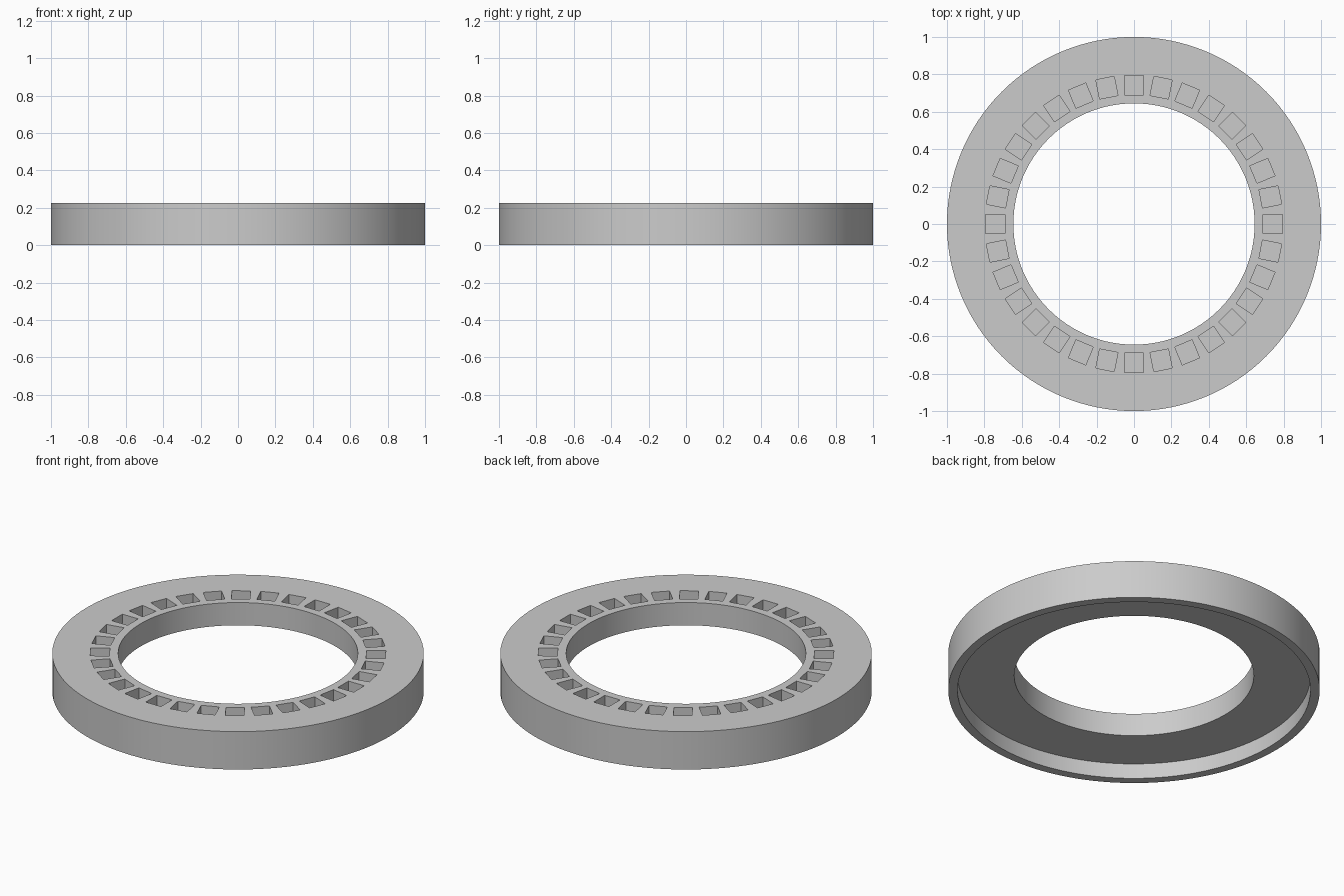
import bpy, bmesh
from math import radians, tau
from mathutils import Matrix, Vector

if "Cube" in bpy.data.objects:
    bpy.data.objects.remove(bpy.data.objects["Cube"], do_unlink=True)

HEIGHT, CEILING = 0.225, 0.09
OUTER, RECESS, HOLE = 1.0, 0.95, 0.645
SEGMENTS = 128
SLOTS, SLOT_RADIUS, SLOT_DEPTH = 32, 0.743, 0.09

grey = bpy.data.materials.new("plain grey")
grey.use_nodes = True
colour = (0.6, 0.6, 0.6, 1)
grey.diffuse_color = colour
grey.node_tree.nodes["Principled BSDF"].inputs["Base Color"].default_value = colour


def add_object(name, bm):
    bmesh.ops.recalc_face_normals(bm, faces=bm.faces)
    mesh = bpy.data.meshes.new(name)
    bm.to_mesh(mesh)
    bm.free()
    mesh.materials.append(grey)
    obj = bpy.data.objects.new(name, mesh)
    bpy.context.collection.objects.link(obj)
    return obj


# Ring: turned profile with a flat top and a hollow underside inside a thin rim
profile = [(HOLE, CEILING), (RECESS, CEILING), (RECESS, 0),
           (OUTER, 0), (OUTER, HEIGHT), (HOLE, HEIGHT)]
bm = bmesh.new()
verts = [bm.verts.new((r, 0, z)) for r, z in profile]
edges = [bm.edges.new((a, b)) for a, b in zip(verts, verts[1:] + verts[:1])]
bmesh.ops.spin(bm, geom=verts + edges, cent=(0, 0, 0), axis=(0, 0, 1),
               angle=tau, steps=SEGMENTS, use_merge=True)
bmesh.ops.remove_doubles(bm, verts=bm.verts, dist=1e-5)
ring = add_object("slotted_ring", bm)

# Square blind pockets around the top, close to the hole
bm = bmesh.new()
for i in range(SLOTS):
    place = (Matrix.Rotation(tau * i / SLOTS, 4, "Z")
             @ Matrix.Translation((SLOT_RADIUS, 0, HEIGHT))
             @ Matrix.Diagonal((0.104, 0.1, 2 * SLOT_DEPTH, 1)))
    bmesh.ops.create_cube(bm, size=1, matrix=place)
cutter = add_object("pocket_cutter", bm)
cutter.hide_render = True

cut = ring.modifiers.new("pockets", "BOOLEAN")
cut.operation = "DIFFERENCE"
cut.solver = "EXACT"
cut.object = cutter

# Apply the cut, drop the cutter, and smooth the round walls
bpy.context.view_layer.objects.active = ring
ring.select_set(True)
bpy.ops.object.modifier_apply(modifier=cut.name)
bpy.data.objects.remove(cutter, do_unlink=True)
bpy.ops.object.shade_smooth_by_angle(angle=radians(30))
